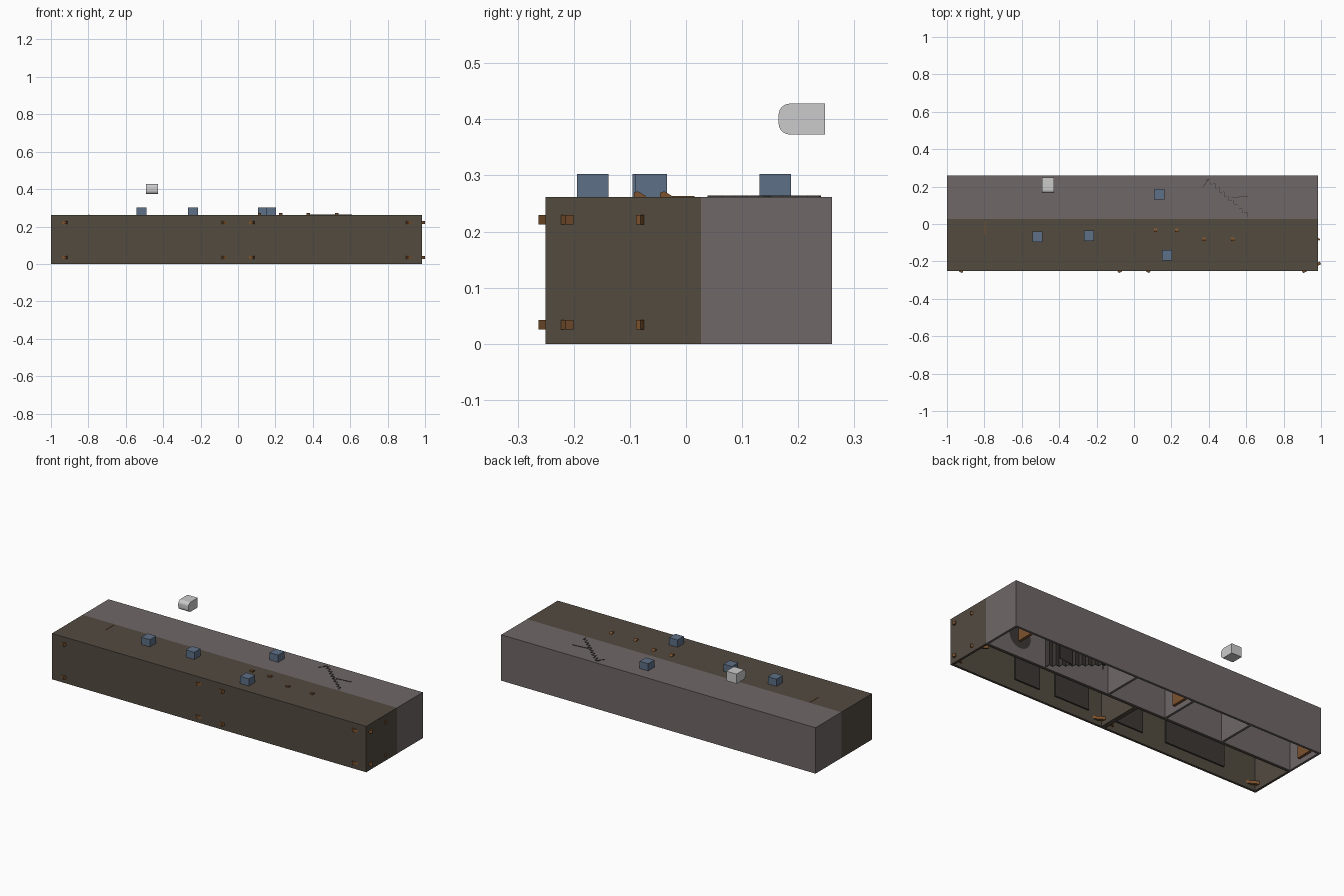
import bpy, math
from mathutils import Vector

if "Cube" in bpy.data.objects:
    bpy.data.objects.remove(bpy.data.objects["Cube"])


def mat(name, rgb):
    m = bpy.data.materials.new(name)
    m.diffuse_color = (*rgb, 1)
    m.use_nodes = True
    m.node_tree.nodes["Principled BSDF"].inputs["Base Color"].default_value = m.diffuse_color
    return m


BROWN = mat("dark_timber", (0.085, 0.069, 0.051))
STONE = mat("grey_stone", (0.16, 0.135, 0.138))
BLUE = mat("blue_cap", (0.11, 0.16, 0.24))
WOOD = mat("warm_wood", (0.20, 0.085, 0.028))
DARK = mat("dark_panel", (0.045, 0.04, 0.035))


def mesh(name, verts, faces, material=None):
    me = bpy.data.meshes.new(name)
    me.from_pydata(verts, [], faces)
    me.update()
    ob = bpy.data.objects.new(name, me)
    bpy.context.collection.objects.link(ob)
    if material:
        me.materials.append(material)
    return ob


def box(name, x0, x1, y0, y1, z0, z1, material=None):
    v = [(x, y, z) for x in (x0, x1) for y in (y0, y1) for z in (z0, z1)]
    f = [(0, 1, 3, 2), (4, 6, 7, 5), (0, 4, 5, 1),
         (2, 3, 7, 6), (0, 2, 6, 4), (1, 5, 7, 3)]
    return mesh(name, v, f, material)


def prism_x(name, x0, x1, profile, material=None):
    n = len(profile)
    v = [(x, y, z) for x in (x0, x1) for y, z in profile]
    f = [(i, (i + 1) % n, (i + 1) % n + n, i + n) for i in range(n)]
    f += [tuple(reversed(range(n))), tuple(range(n, 2 * n))]
    return mesh(name, v, f, material)


def bar(name, a, b, z, width, height, material):
    # horizontal bar between two plan points
    a, b = Vector(a), Vector(b)
    d = (b - a).normalized()
    n = Vector((-d.y, d.x)) * width / 2
    plan = [a - n, b - n, b + n, a + n]
    v = [(p.x, p.y, z + s * height / 2) for s in (-1, 1) for p in plan]
    f = [(3, 2, 1, 0), (4, 5, 6, 7)]
    f += [(i, (i + 1) % 4, (i + 1) % 4 + 4, i + 4) for i in range(4)]
    return mesh(name, v, f, material)


X0, X1, Y0, YM, Y1, H, T = -1.0, 0.985, -0.25, 0.027, 0.26, 0.262, 0.013

# front row shell, open underneath
box("front_wall", X0, X1, Y0, Y0 + T, 0, H, BROWN)
box("front_row_left_end", X0, X0 + T, Y0 + T, YM, 0, H, BROWN)
box("front_row_right_end", X1 - T, X1, Y0 + T, YM, 0, H, BROWN)
box("front_row_divider", -T, T, Y0 + T, YM - T, 0, H - T, BROWN)
box("front_row_ceiling", X0 + T, X1 - T, Y0 + T, YM, H - 0.006, H, BROWN)
box("middle_wall_front", X0 + T, X1 - T, YM - T, YM, 0, H - 0.006, BROWN)

# back row shell, open underneath
box("back_wall", X0, X1, Y1 - T, Y1, 0, H, STONE)
box("back_row_left_end", X0, X0 + T, YM, Y1 - T, 0, H, STONE)
box("back_row_right_end", X1 - T, X1, YM, Y1 - T, 0, H, STONE)
box("back_row_ceiling", X0 + T, X1 - T, YM, Y1 - T, H - 0.006, H, STONE)
box("middle_wall_back", X0 + T, X1 - T, YM, YM + 0.005, 0, H - 0.006, STONE)
for x in (-0.55, -0.18, 0.19):
    box("back_row_divider", x - T / 2, x + T / 2, YM + 0.005, Y1 - T, 0, H - 0.006, STONE)

# wooden doors on the cross walls
for x in (X0 + T, -0.173, 0.83):
    box("wooden_door", x, x + 0.015, 0.11, 0.20, 0.03, 0.16, WOOD)

# dark panels on the inside of the front wall
for x0, x1 in ((-0.78, -0.40), (0.0 - 0.25, -0.08), (0.10, 0.32), (0.42, 0.58)):
    box("wall_panel", x0, x1, Y0 + T, Y0 + T + 0.008, 0.06, 0.20, DARK)

# round opening on the middle wall
n = 16
ring = [(0.77 + 0.07 * math.cos(2 * math.pi * i / n), YM + 0.007,
         0.12 + 0.07 * math.sin(2 * math.pi * i / n)) for i in range(n)]
mesh("round_opening", ring, [tuple(reversed(range(n)))], DARK)

# diagonal corner straps that poke through the walls
for z in (0.034, 0.221):
    for cx, s in ((X0, 1), (0, -1), (0, 1), (X1, -1)):
        over = -0.012 if abs(cx) > 0.5 and s < 0 else 0.004
        bar("corner_strap", (cx + s * 0.085, Y0 - 0.006), (cx + s * over, -0.208),
            z, 0.016, 0.017, WOOD)
    bar("rear_corner_strap", (X1 + 0.008, -0.085), (X1 - 0.07, -0.04), z, 0.01, 0.017, WOOD)

# blue blocks rising out of the roof
for x, y in ((-0.517, -0.067), (-0.24, -0.062), (0.135, 0.159), (0.177, -0.166)):
    box("blue_block", x - 0.027, x + 0.027, y - 0.028, y + 0.028, 0.235, 0.303, BLUE)

# small wooden wedge pegs on the roof
for x, y in ((0.115, -0.035), (0.228, -0.035), (0.375, -0.082), (0.528, -0.082)):
    prism_x("roof_peg", x - 0.009, x + 0.009,
            [(y - 0.011, 0.25), (y + 0.013, 0.25), (y + 0.011, 0.263),
             (y - 0.004, 0.272), (y - 0.011, 0.269)], WOOD)

# folding screen, floor to roof, across the back row
K = 18
a, b = Vector((0.39, 0.24)), Vector((0.61, 0.045))
d = (b - a).normalized()
nrm = Vector((-d.y, d.x)) * 0.009
pts = [a.lerp(b, i / K) + nrm * (1 if i % 2 else -1) for i in range(K + 1)]
sv = [(p.x, p.y, z) for z in (0.001, 0.264) for p in pts]
sf = [(i, i + 1, i + K + 2, i + K + 1) for i in range(K)]
screen = mesh("folding_screen", sv, sf, DARK)
sol = screen.modifiers.new("thickness", "SOLIDIFY")
sol.thickness = 0.003
bar("screen_leaf", (0.52, 0.14), (0.61, 0.15), 0.1325, 0.003, 0.263, DARK)
bar("screen_leaf", (0.37, 0.20), (0.40, 0.24), 0.1325, 0.003, 0.263, DARK)

# thin rail on the roof
box("roof_rail", -0.799, -0.795, -0.06, 0.015, 0.25, 0.2635, WOOD)

# floating grey block with a rounded front
prof = [(0.248, 0.373), (0.248, 0.428)]
for c, a0 in ((0.408, 90), (0.393, 180)):
    prof += [(0.185 + 0.02 * math.cos(math.radians(a0 + t)),
              c + 0.02 * math.sin(math.radians(a0 + t))) for t in range(0, 91, 15)]
prism_x("floating_block", -0.493, -0.428, prof)
